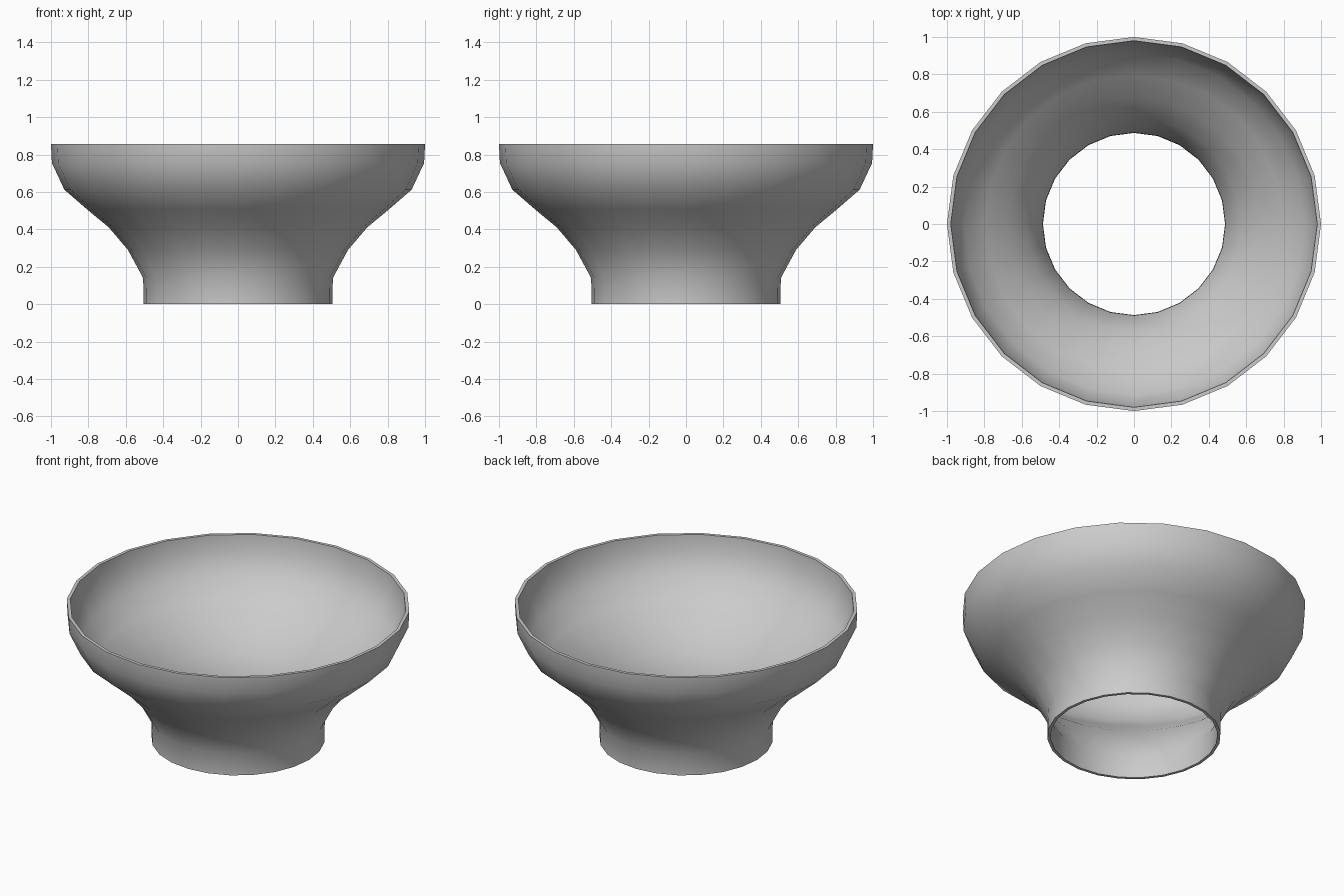
import bpy, bmesh, math

if "Cube" in bpy.data.objects:
    bpy.data.objects.remove(bpy.data.objects["Cube"])

SIDES = 24

# Closed wall section (radius, height): outside going up, inside coming down
outer = [(0.505, 0.0), (0.507, 0.14), (0.588, 0.29), (0.69, 0.41),
         (0.808, 0.508), (0.928, 0.612), (0.995, 0.755), (1.0, 0.857)]
inner = [(0.98, 0.857), (0.973, 0.76), (0.91, 0.624), (0.795, 0.524),
         (0.675, 0.423), (0.572, 0.299), (0.489, 0.145), (0.487, 0.0)]


def lathe(name, section, sides):
    """Revolve a closed section around z."""
    bm = bmesh.new()
    rings = []
    for i in range(sides):
        a = 2 * math.pi * i / sides
        rings.append([bm.verts.new((r * math.cos(a), r * math.sin(a), z))
                      for r, z in section])
    n = len(section)
    for i in range(sides):
        p, q = rings[i], rings[(i + 1) % sides]
        for j in range(n):
            k = (j + 1) % n
            bm.faces.new((p[j], q[j], q[k], p[k]))
    bmesh.ops.recalc_face_normals(bm, faces=bm.faces)
    mesh = bpy.data.meshes.new(name)
    bm.to_mesh(mesh)
    bm.free()
    obj = bpy.data.objects.new(name, mesh)
    bpy.context.collection.objects.link(obj)
    return obj


# Open flared funnel: smooth walls, crisp rims
funnel = lathe("flared_funnel", outer + inner, SIDES)
bpy.context.view_layer.objects.active = funnel
funnel.select_set(True)
bpy.ops.object.shade_smooth_by_angle(angle=math.radians(40))
